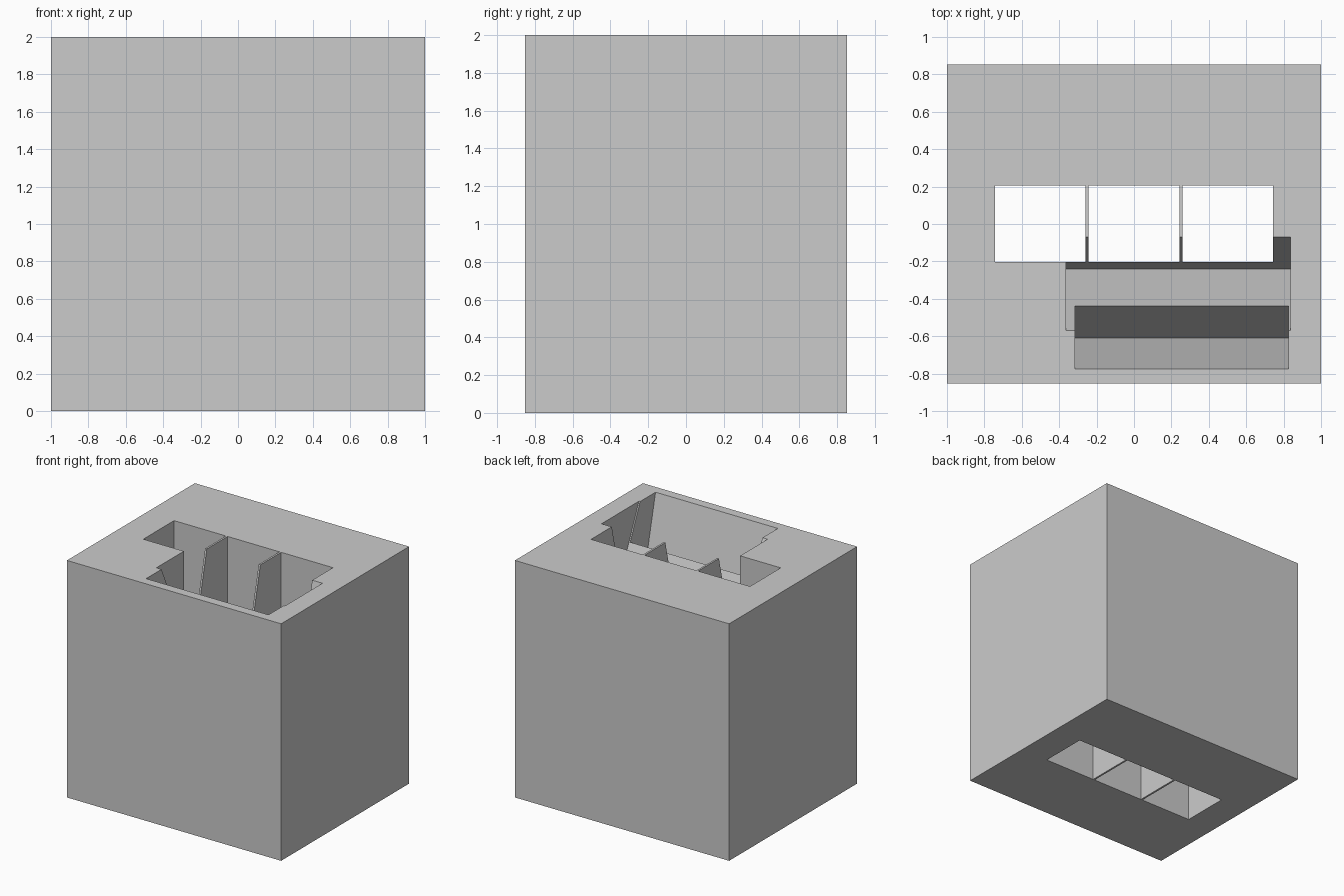
import bpy, bmesh

if "Cube" in bpy.data.objects:
    bpy.data.objects.remove(bpy.data.objects["Cube"])

HALF_DEPTH = 0.853


def prism(name, profile, x0, x1):
    """Extrude a (y, z) profile along x from x0 to x1."""
    bm = bmesh.new()
    face = bm.faces.new([bm.verts.new((x0, y, z)) for y, z in profile])
    out = bmesh.ops.extrude_face_region(bm, geom=[face])
    verts = [g for g in out["geom"] if isinstance(g, bmesh.types.BMVert)]
    bmesh.ops.translate(bm, verts=verts, vec=(x1 - x0, 0, 0))
    bmesh.ops.recalc_face_normals(bm, faces=bm.faces)
    mesh = bpy.data.meshes.new(name)
    bm.to_mesh(mesh)
    bm.free()
    obj = bpy.data.objects.new(name, mesh)
    bpy.context.collection.objects.link(obj)
    return obj


def rect(y0, y1, z0, z1):
    return [(y0, z0), (y1, z0), (y1, z1), (y0, z1)]


# Solid block
block = prism("block", rect(-HALF_DEPTH, HALF_DEPTH, 0, 2), -1, 1)

# Three through slots, leaving thin dividers between them
cutters = [prism("slot_cutter", rect(-0.203, 0.207, -0.2, 2.2), cx - 0.242, cx + 0.242)
           for cx in (-0.5, 0, 0.5)]

# Wide V-shaped hopper across the slots
cutters.append(prism("hopper_cutter",
                     [(-0.57, 2), (-0.24, 1.272), (-0.07, 2), (-0.07, 2.1), (-0.57, 2.1)],
                     -0.363, 0.838))

# Second V-shaped groove in front, starting on the hopper slope
cutters.append(prism("groove_cutter",
                     [(-0.775, 2), (-0.61, 1.3), (-0.437, 1.707), (-0.437, 2.1), (-0.775, 2.1)],
                     -0.315, 0.827))

# Cut everything out of the block and remove the cutters
bpy.context.view_layer.objects.active = block
for cutter in cutters:
    mod = block.modifiers.new("cut", "BOOLEAN")
    mod.operation = "DIFFERENCE"
    mod.solver = "EXACT"
    mod.object = cutter
    bpy.ops.object.modifier_apply(modifier=mod.name)
    bpy.data.objects.remove(cutter)
